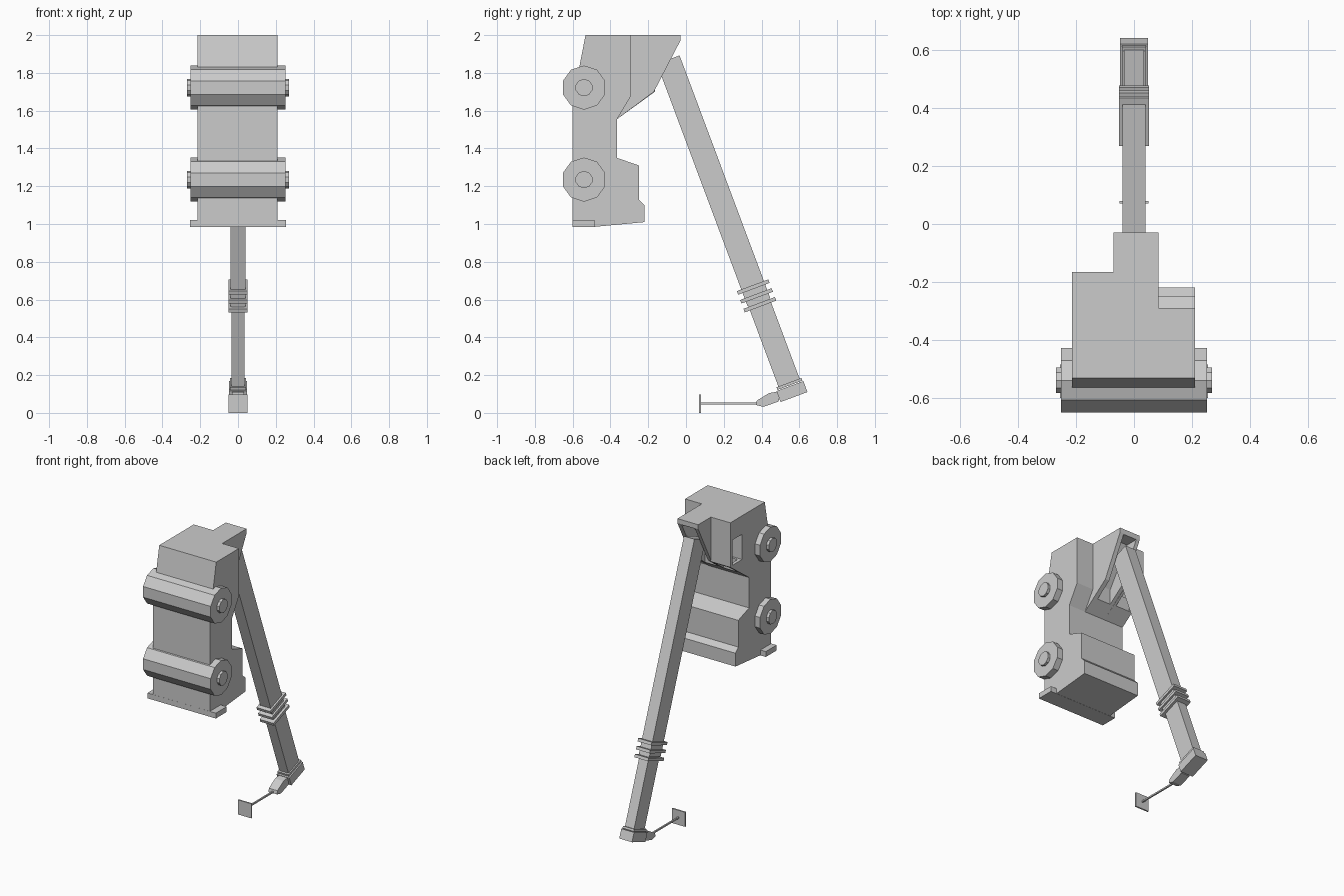
import bpy, bmesh, math
from mathutils import Matrix, Vector

if "Cube" in bpy.data.objects:
    bpy.data.objects.remove(bpy.data.objects["Cube"])


def finish(name, bm):
    bmesh.ops.recalc_face_normals(bm, faces=bm.faces)
    me = bpy.data.meshes.new(name)
    bm.to_mesh(me)
    bm.free()
    ob = bpy.data.objects.new(name, me)
    bpy.context.collection.objects.link(ob)
    return ob


def prism(name, x0, x1, profile):
    """Extrude a (y, z) profile from x0 to x1."""
    bm = bmesh.new()
    face = bm.faces.new([bm.verts.new((x0, y, z)) for y, z in profile])
    ext = bmesh.ops.extrude_face_region(bm, geom=[face])
    verts = [v for v in ext["geom"] if isinstance(v, bmesh.types.BMVert)]
    bmesh.ops.translate(bm, verts=verts, vec=(x1 - x0, 0, 0))
    return finish(name, bm)


def box(name, center, size, tilt=0.0):
    """Box turned about the x axis."""
    bm = bmesh.new()
    m = (Matrix.Translation(center) @ Matrix.Rotation(tilt, 4, 'X')
         @ Matrix.Diagonal((*size, 1)))
    bmesh.ops.create_cube(bm, size=1, matrix=m)
    return finish(name, bm)


def drum(name, y, z, r, half, sides):
    """Cylinder lying along x with a vertex at the top."""
    prism(name, -half, half,
          [(y + r * math.sin(2 * math.pi * i / sides),
            z + r * math.cos(2 * math.pi * i / sides)) for i in range(sides)])


def cut(ob, cutter):
    cutter.hide_render = True
    cutter.hide_viewport = True
    mod = ob.modifiers.new("opening", 'BOOLEAN')
    mod.operation = 'DIFFERENCE'
    mod.solver = 'EXACT'
    mod.object = cutter


# Truck body standing on its nose
prism("truck_body", -0.215, 0.21, [
    (-0.60, 0.985), (-0.485, 0.985), (-0.22, 1.01), (-0.22, 1.10),
    (-0.25, 1.13), (-0.25, 1.31), (-0.365, 1.35), (-0.365, 1.555),
    (-0.29, 1.68), (-0.29, 2.0), (-0.532, 2.0), (-0.565, 1.83), (-0.60, 1.72)])
box("bumper", (0, -0.543, 1.002), (0.51, 0.115, 0.036))

# Operator cab with side window and open underside
cab = prism("operator_cab", -0.215, -0.07, [
    (-0.365, 1.555), (-0.165, 1.70), (-0.165, 2.0), (-0.29, 2.0), (-0.29, 1.68)])
cut(cab, box("cab_window_cutter", (-0.16, -0.238, 1.79), (0.15, 0.104, 0.17)))
cut(cab, box("cab_floor_cutter", (-0.14, -0.23, 1.70), (0.105, 0.09, 0.3)))

# Boom support with a slot for the boom
support = prism("boom_support", -0.07, 0.085, [
    (-0.365, 1.555), (-0.17, 1.70), (-0.03, 1.97), (-0.03, 2.0),
    (-0.29, 2.0), (-0.29, 1.68)])
cut(support, prism("boom_slot_cutter", -0.045, 0.055, [
    (-0.28, 1.50), (-0.28, 1.72), (-0.12, 1.965), (0.05, 1.965), (0.05, 1.5)]))

# Wheels and hubs
for label, z in (("front", 1.235), ("rear", 1.722)):
    drum(label + "_wheels", -0.54, z, 0.117, 0.252, 10)
    drum(label + "_hubs", -0.54, z, 0.046, 0.27, 10)

# Boom, collars and head share one sloping axis
TILT = math.radians(20.5)
axis = Vector((0, math.sin(TILT), -math.cos(TILT)))
top = Vector((0, -0.094, 1.87))


def along(name, start, end, width, depth):
    box(name, top + axis * (start + end) / 2, (width, depth, end - start), TILT)


along("boom_outer", 0, 1.37, 0.078, 0.128)
along("boom_inner", 1.36, 1.84, 0.068, 0.12)
for i in range(3):
    s = 1.275 + i * 0.05
    along("boom_collar_%d" % (i + 1), s, s + 0.02, 0.102, 0.178)
along("boom_head_plate", 1.825, 1.84, 0.084, 0.142)
box("boom_head", (0, 0.561, 0.113), (0.095, 0.152, 0.062), TILT)

# Knuckle, rod and end plate
prism("knuckle", -0.032, 0.032, [
    (0.50, 0.115), (0.44, 0.105), (0.375, 0.065), (0.37, 0.042),
    (0.41, 0.032), (0.49, 0.06)])
box("rod", (0, 0.23, 0.05), (0.01, 0.31, 0.01))
box("end_plate", (0, 0.075, 0.049), (0.1, 0.01, 0.098))
